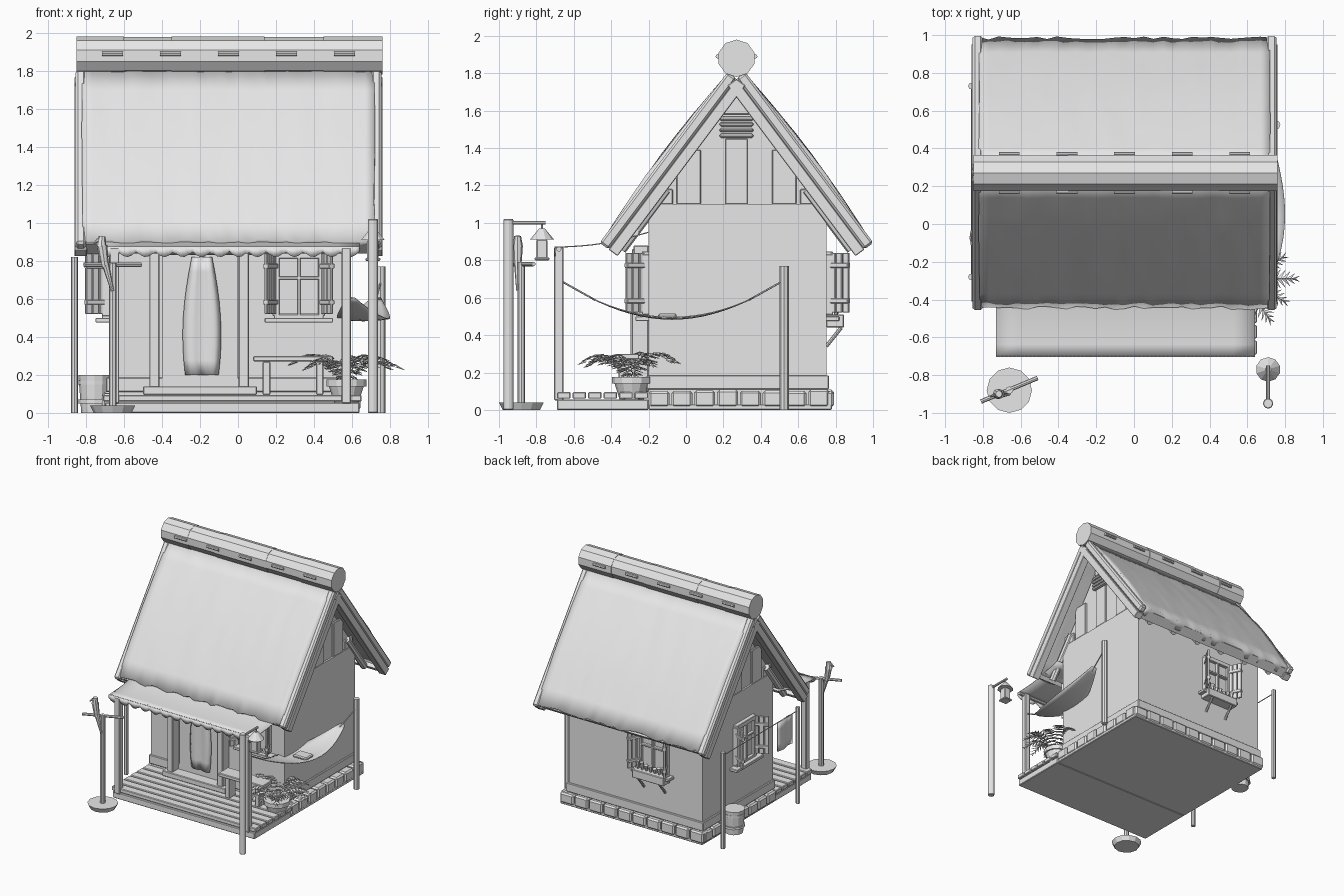
import bpy, bmesh, math, random
from mathutils import Vector, Matrix

random.seed(4)
if "Cube" in bpy.data.objects:
    bpy.data.objects.remove(bpy.data.objects["Cube"])

grey = bpy.data.materials.new("plain_grey")
grey.use_nodes = True
grey.diffuse_color = (0.8, 0.8, 0.8, 1)
grey.node_tree.nodes["Principled BSDF"].inputs["Base Color"].default_value = (0.8, 0.8, 0.8, 1)


def finish(name, bm, smooth=False, bevel=0, thick=0):
    bmesh.ops.recalc_face_normals(bm, faces=bm.faces)
    mesh = bpy.data.meshes.new(name)
    bm.to_mesh(mesh)
    bm.free()
    mesh.materials.append(grey)
    ob = bpy.data.objects.new(name, mesh)
    bpy.context.collection.objects.link(ob)
    for p in mesh.polygons:
        p.use_smooth = smooth
    if thick:
        m = ob.modifiers.new("thickness", "SOLIDIFY")
        m.thickness, m.offset = thick, 0
    if bevel:
        m = ob.modifiers.new("bevel", "BEVEL")
        m.width, m.segments = bevel, 1
    return ob


def box(name, x, y, z, bevel=0.005, frame=Matrix()):
    """Block between the (low, high) pairs of each axis."""
    bm = bmesh.new()
    bmesh.ops.create_cube(bm, size=1)
    for v in bm.verts:
        v.co = frame @ Vector([(a + b) / 2 + c * (b - a) for (a, b), c in zip((x, y, z), v.co)])
    return finish(name, bm, bevel=bevel)


def rod(name, a, b, r, r2=None, sides=8, bevel=0):
    """Round bar or cone from a to b."""
    a, b = Vector(a), Vector(b)
    bm = bmesh.new()
    turn = (b - a).to_track_quat("Z", "Y").to_matrix().to_4x4()
    bmesh.ops.create_cone(bm, cap_ends=True, segments=sides, radius1=r, radius2=r if r2 is None else r2,
                          depth=(b - a).length, matrix=Matrix.Translation((a + b) / 2) @ turn)
    return finish(name, bm, bevel=bevel)


def sheet(name, nu, nv, point, thick=0.006, smooth=True):
    """Cloth-like grid whose points come from a function of u and v."""
    bm = bmesh.new()
    rows = [[bm.verts.new(point(i / nu, j / nv)) for j in range(nv + 1)] for i in range(nu + 1)]
    for i in range(nu):
        for j in range(nv):
            bm.faces.new((rows[i][j], rows[i + 1][j], rows[i + 1][j + 1], rows[i][j + 1]))
    return finish(name, bm, smooth, thick=thick)


def prism(name, profile, x0, x1):
    """Outline in y and z pushed along x."""
    bm = bmesh.new()
    face = bm.faces.new([bm.verts.new((x0, y, z)) for y, z in profile])
    out = bmesh.ops.extrude_face_region(bm, geom=[face])["geom"]
    bmesh.ops.translate(bm, vec=(x1 - x0, 0, 0), verts=[g for g in out if isinstance(g, bmesh.types.BMVert)])
    return finish(name, bm)


WX, WY = (-0.68, 0.58), (-0.2, 0.75)
RIDGE = 0.27

# base, stones and porch deck
box("base_slab", (-0.7, 0.64), (-0.2, 0.78), (0, 0.03))
box("porch_base", (-0.7, 0.64), (-0.69, -0.2), (0, 0.055))
for i in range(6):
    y = -0.69 + i * 0.083
    box("deck_plank", (-0.71, 0.65), (y, y + 0.073), (0.06, 0.095))
for i in range(8):
    y = -0.2 + i * 0.122
    for x in (-0.68, 0.6):
        box("foundation_stone", (x - 0.035, x + 0.045), (y, y + 0.112), (0.015, 0.1 + 0.01 * random.random()), 0.012)
for i in range(10):
    x = -0.71 + i * 0.136
    box("foundation_stone", (x, x + 0.126), (0.7, 0.79), (0.015, 0.1 + 0.01 * random.random()), 0.012)

# walls, skirting and gables
box("walls", WX, WY, (0.03, 1.1), 0)
box("skirting", (-0.695, 0.595), (-0.21, 0.765), (0.11, 0.185))
prism("gable", [(-0.2, 1.09), (0.75, 1.09), (RIDGE, 1.74)], -0.665, 0.565)
planks = [(-0.18, -0.07, 1.18), (-0.05, 0.08, 1.39), (0.21, 0.33, 1.45), (0.46, 0.59, 1.39), (0.61, 0.72, 1.18)]
for x in (WX[0], WX[1] - 0.02):
    for a, b, top in planks:
        box("gable_plank", (x, x + 0.02), (a, b), (1.1, top), 0.004)
    box("gable_board", (x, x + 0.02), (0.2, 0.34), (1.58, 1.75), 0.004)
    for i in range(4):
        box("vent_slat", (x - 0.02, x + 0.04), (0.18, 0.36), (1.455 + i * 0.03, 1.478 + i * 0.03), 0.008)

# roof: thatch, barge boards and rafters on both slopes
for s in (-1, 1):
    d, n = Vector((0, 0.6 * s, -0.8)), Vector((0, 0.8 * s, 0.6))
    top = Vector((0, RIDGE, 1.77))
    slope = Matrix(((1, 0, 0, 0), (0, d.y, n.y, RIDGE), (0, d.z, n.z, 1.77), (0, 0, 0, 1)))

    def thatch(u, v):
        bulge = 0.035 + 0.025 * math.sin(math.pi * v) + 0.004 * random.uniform(-1, 1)
        length = 1.12 + (0.012 * random.uniform(-1, 1) if v > 0.99 else 0)
        return Vector((-0.82 + 1.54 * u, 0, 0)) + top + d * (v * length) + n * (bulge - 0.02)

    sheet("thatch_slope", 30, 8, thatch, 0.075)
    for x in (-0.86, 0.695):
        box("barge_board", (x, x + 0.065), (0, 1.14), (-0.06, 0.0), 0.004, slope)
        box("barge_cap", (x + 0.005, x + 0.06), (0, 1.14), (0.0, 0.06), 0.012, slope)
    for i in range(6):
        x = -0.68 + i * 0.25
        rod("rafter", slope @ Vector((x, 0.7, -0.055)), slope @ Vector((x, 1.1, -0.055)), 0.028)
    box("eave_fringe", (-0.8, 0.7), (1.09, 1.125), (-0.05, 0.03), 0, slope)

# ridge roll with pegs
edges = [-0.85, -0.6, -0.35, 0.14, 0.45, 0.76]
for i, (a, b) in enumerate(zip(edges, edges[1:])):
    rod("ridge_roll", (a, RIDGE, 1.88), (b, RIDGE, 1.88), 0.1 - 0.003 * (i % 2), sides=10)
for i in range(5):
    x = -0.66 + i * 0.305
    for s in (-1, 1):
        rod("ridge_peg", (x - 0.055, RIDGE + s * 0.1, 1.89), (x + 0.055, RIDGE + s * 0.1, 1.89), 0.012)


# windows, built facing the local -y
def window(place):
    box("window_pane", (-0.11, 0.11), (-0.01, 0.02), (0.52, 0.82), 0, place)
    for x in (-0.12, 0.12, 0):
        w = 0.018 if x else 0.008
        box("window_upright", (x - w, x + w), (-0.035, 0.01), (0.51, 0.83), 0.003, place)
    for z, h in ((0.5, 0.018), (0.83, 0.018), (0.71, 0.008)):
        box("window_rail", (-0.13, 0.13), (-0.035, 0.01), (z - h, z + h), 0.003, place)
    box("window_sill", (-0.18, 0.18), (-0.07, 0.01), (0.475, 0.5), 0.004, place)
    for s in (-1, 1):
        hinge = place @ Matrix.Translation((s * 0.12, -0.02, 0)) @ Matrix.Rotation(-s * math.radians(62), 4, "Z")
        for i in range(3):
            low, high = sorted((s * i * 0.04, s * (i * 0.04 + 0.035)))
            box("shutter_board", (low, high), (-0.008, 0.008), (0.52, 0.84), 0.003, hinge)
        for z in (0.57, 0.76):
            box("shutter_batten", tuple(sorted((0, s * 0.115))), (-0.016, 0.016), (z, z + 0.025), 0.003, hinge)


back = Matrix.Translation((-0.23, 0.75, 0)) @ Matrix.Rotation(math.pi, 4, "Z")
window(Matrix.Translation((0.32, -0.2, 0)))
window(back)
window(Matrix.Translation((-0.68, 0.2, 0)) @ Matrix.Rotation(-math.pi / 2, 4, "Z"))

# flower box under the back window
box("flower_box", (-0.15, 0.15), (-0.095, 0), (0.44, 0.51), 0.005, back)
for x in (-0.1, 0.1):
    rod("box_bracket", back @ Vector((x, 0, 0.34)), back @ Vector((x, -0.08, 0.44)), 0.01)
for i in range(7):
    x = -0.12 + i * 0.04
    rod("flower", back @ Vector((x, -0.05, 0.5)), back @ Vector((x, -0.06, 0.55 + 0.03 * random.random())), 0.008, 0.018, 6)

# doorway with posts, threshold and hanging curtain
for x in (-0.44, 0.03):
    box("door_post", (x - 0.027, x + 0.027), (-0.29, -0.2), (0.13, 0.86))
box("door_lintel", (-0.5, 0.1), (-0.28, -0.2), (0.83, 0.88))
box("door_step", (-0.5, 0.1), (-0.31, -0.2), (0.095, 0.14))
box("door_panel", (-0.4, 0), (-0.215, -0.2), (0.14, 0.83), 0)
sheet("door_curtain", 6, 8, lambda u, v: (-0.19 + (u - 0.5) * (0.06 + 0.14 * math.sin(math.pi * min(1, 0.1 + 0.6 * v))),
                                          -0.24 + 0.012 * math.cos(u * 12), 0.82 - 0.62 * v))

# porch posts, beam and cloth awning
for x in (-0.65, 0.57):
    box("porch_post", (x - 0.025, x + 0.025), (-0.705, -0.655), (0.05, 0.87))
rod("awning_beam", (-0.73, -0.68, 0.86), (0.64, -0.68, 0.86), 0.014)
rod("awning_back_beam", (-0.68, -0.27, 0.95), (0.6, -0.27, 0.95), 0.02)
sheet("awning", 12, 8, lambda u, v: (-0.73 + 1.37 * u, -0.7 + 0.5 * v,
                                     0.87 + 0.08 * v - 0.02 * math.sin(math.pi * v)))
sheet("awning_scallops", 64, 1, lambda u, v: (-0.73 + 1.37 * u, -0.7,
                                              0.875 - v * (0.025 + 0.03 * abs(math.sin(u * 14 * math.pi)))))

# bench
box("bench_seat", (0.08, 0.5), (-0.38, -0.25), (0.27, 0.3))
for x in (0.15, 0.43):
    box("bench_leg", (x - 0.02, x + 0.02), (-0.36, -0.27), (0.095, 0.27))

# fern in a pot
rod("fern_pot", (0.57, -0.29, 0.04), (0.57, -0.29, 0.15), 0.06, 0.095, 12)
rod("fern_pot_rim", (0.57, -0.29, 0.14), (0.57, -0.29, 0.175), 0.105, sides=12)
bm = bmesh.new()
for k in range(13):
    ang = k * math.tau / 13
    out, side = Vector((math.cos(ang), math.sin(ang), 0)), Vector((-math.sin(ang), math.cos(ang), 0))
    reach = random.uniform(0.22, 0.31)
    rise = random.uniform(0.1, 0.14)
    for i in range(1, 12):
        t = i / 12
        p = Vector((0.57, -0.29, 0.17)) + out * reach * t + Vector((0, 0, rise * math.sin(t * 2.6)))
        for s in (-1, 1):
            tip = p + side * s * 0.055 * math.sin(math.pi * t) + out * 0.035 - Vector((0, 0, 0.015))
            bm.faces.new([bm.verts.new(q) for q in (p - out * 0.012, p + out * 0.012, tip)])
finish("fern_fronds", bm, thick=0.003)

# hammock slung between the porch post and a stake
rod("hammock_stake", (0.75, 0.525, 0), (0.75, 0.525, 0.77), 0.025)


def sling(t, w=0.0):
    y = -0.66 + 1.17 * t
    return Vector((0.57 + 0.18 * t + w, y, 0.685 - 0.2 * math.sin(math.pi * t) ** 0.9 + 0.6 * w * w))


for a, b in ((0, 0.15), (0.85, 1)):
    rod("hammock_rope", sling(a), sling(b), 0.005, sides=6)
sheet("hammock_cloth", 16, 6, lambda u, v: sling(0.12 + 0.76 * u, (v - 0.5) * 0.26 * math.sin(math.pi * (0.06 + 0.88 * u))))
box("hammock_pillow", (0.62, 0.75), (-0.15, -0.05), (0.49, 0.515), 0.008)

# lantern on a post
rod("lantern_post", (0.71, -0.95, 0), (0.71, -0.95, 1.02), 0.028, bevel=0.004)
rod("lantern_arm", (0.71, -0.95, 1.0), (0.71, -0.75, 1.0), 0.01)
rod("lantern_hook", (0.71, -0.77, 0.96), (0.71, -0.77, 1.0), 0.006)
rod("lantern_hood", (0.71, -0.77, 0.91), (0.71, -0.77, 0.97), 0.065, 0.015, 10)
box("lantern_glass", (0.68, 0.74), (-0.8, -0.74), (0.81, 0.91))
box("lantern_foot", (0.67, 0.75), (-0.81, -0.73), (0.8, 0.815))

# bird on a perch stand
rod("perch_base", (-0.66, -0.88, 0), (-0.66, -0.88, 0.04), 0.1, 0.12, 12)
rod("perch_pole", (-0.66, -0.88, 0.03), (-0.66, -0.88, 0.79), 0.02)
rod("perch_bar", (-0.81, -0.94, 0.78), (-0.51, -0.815, 0.78), 0.012)
rod("bird_body", (-0.7, -0.9, 0.77), (-0.715, -0.9, 0.88), 0.02, 0.028)
rod("bird_tail", (-0.66, -0.9, 0.64), (-0.7, -0.9, 0.79), 0.008, 0.02)
rod("bird_head", (-0.72, -0.9, 0.875), (-0.715, -0.9, 0.93), 0.028, 0.018)
rod("bird_beak", (-0.735, -0.905, 0.91), (-0.76, -0.915, 0.89), 0.012, 0.002)

# washing line with hanging cloth
for y in (-0.28, 0.73):
    rod("line_post", (-0.86, y, 0), (-0.86, y, 0.82), 0.018)
rod("washing_line", (-0.86, -0.28, 0.79), (-0.86, 0.73, 0.79), 0.004, sides=6)
sheet("hung_cloth", 6, 4, lambda u, v: (-0.86 + 0.008 * math.sin(u * 7), -0.2 + 0.19 * u, 0.79 - 0.25 * v))

# water barrel
rod("barrel", (-0.755, 0.43, 0), (-0.755, 0.43, 0.2), 0.07, 0.085, 12)
for z in (0.05, 0.15):
    rod("barrel_hoop", (-0.755, 0.43, z), (-0.755, 0.43, z + 0.02), 0.086, sides=12)
